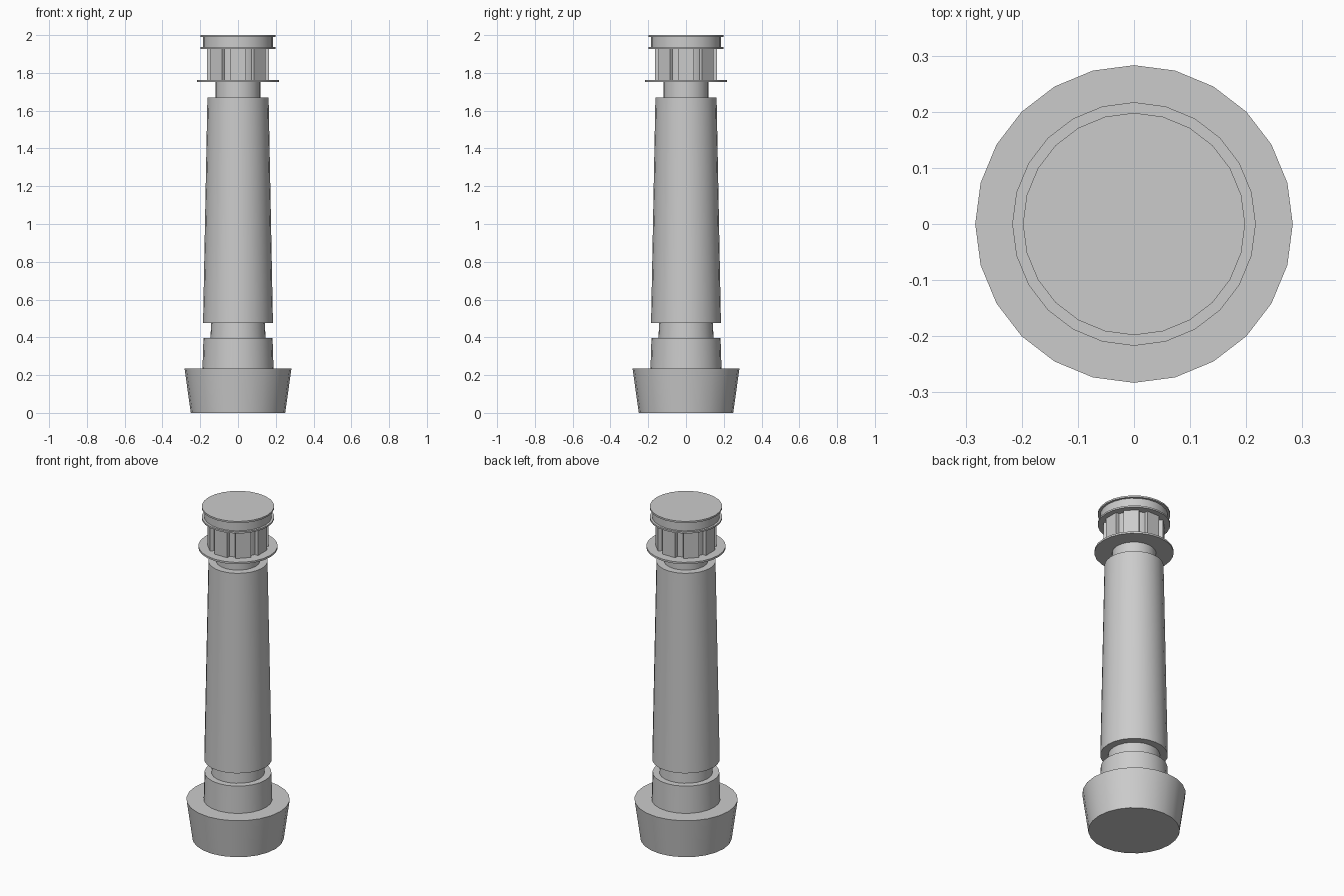
import bpy, math

if "Cube" in bpy.data.objects:
    bpy.data.objects.remove(bpy.data.objects["Cube"])

SIDES = 24


def finish(obj, name):
    obj.name = name
    bpy.ops.object.shade_smooth_by_angle(angle=math.radians(30))
    return obj


def drum(name, z0, z1, r0, r1):
    # capped tapered cylinder between two heights
    bpy.ops.mesh.primitive_cone_add(vertices=SIDES, radius1=r0, radius2=r1,
                                    depth=z1 - z0, location=(0, 0, (z0 + z1) / 2))
    return finish(bpy.context.object, name)


# Foot and shaft
drum("base", 0.0, 0.235, 0.25, 0.283)
drum("plinth", 0.235, 0.397, 0.188, 0.183)
drum("lower_neck", 0.397, 0.475, 0.146, 0.142)
drum("shaft", 0.475, 1.67, 0.185, 0.162)
drum("upper_neck", 1.67, 1.752, 0.12, 0.12)

# Gallery and lantern core
drum("gallery_disc", 1.751, 1.762, 0.217, 0.217)
drum("lantern_core", 1.762, 1.927, 0.148, 0.148)

# Eight upright panels around the lantern
for i in range(8):
    a = i * math.pi / 4
    r = 0.151
    bpy.ops.mesh.primitive_cube_add(
        size=1, location=(r * math.cos(a), r * math.sin(a), 1.8445),
        rotation=(0, 0, a))
    panel = bpy.context.object
    panel.scale = (0.024, 0.084, 0.165)
    panel.name = f"lantern_panel_{i + 1}"

# Cap with a rim above and below
drum("cap_lower_rim", 1.927, 1.937, 0.198, 0.198)
drum("cap_body", 1.937, 1.99, 0.185, 0.185)
drum("cap_top", 1.99, 2.0, 0.198, 0.198)
